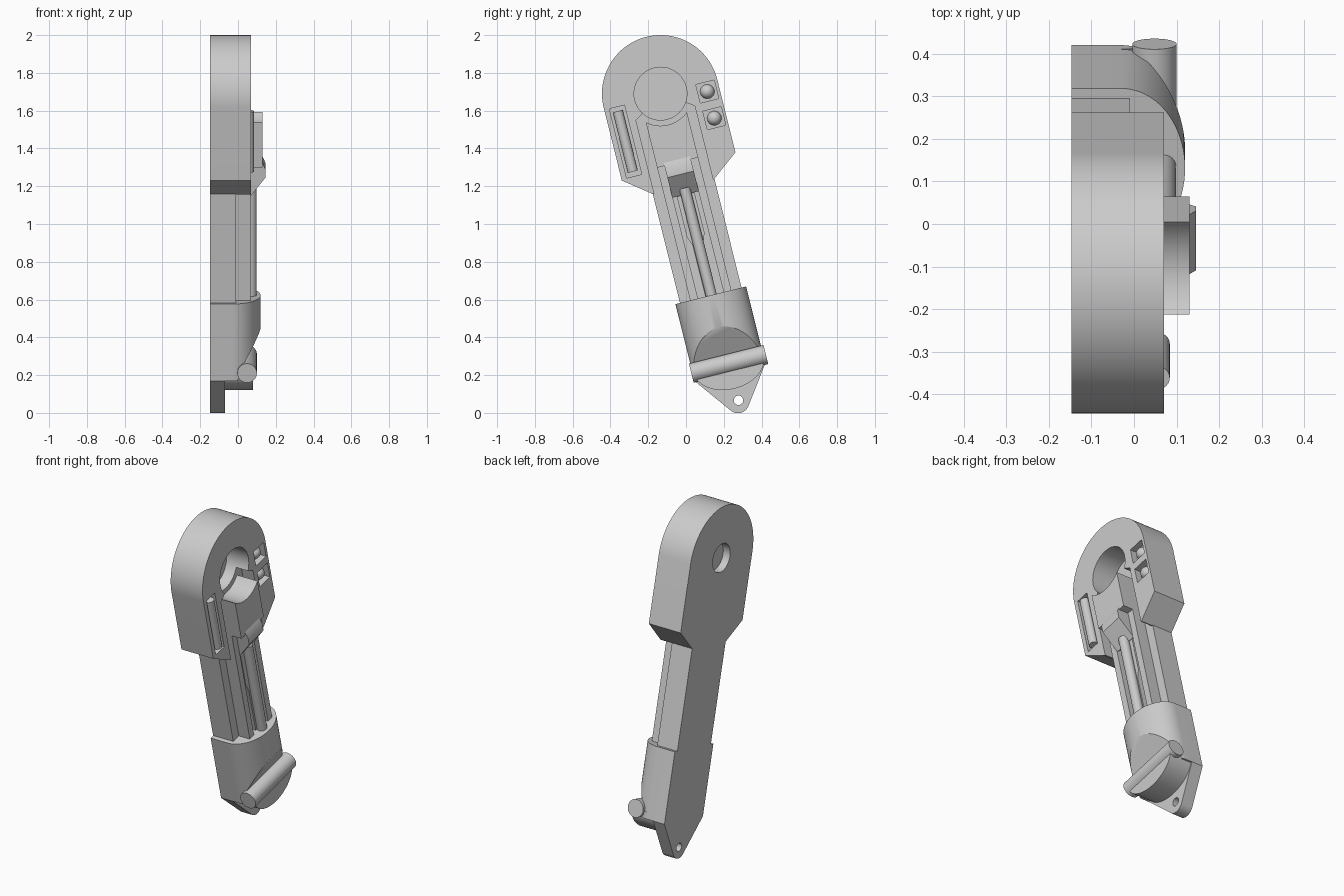
import bpy, bmesh
from math import sin, cos, pi, radians
from mathutils import Matrix, Vector

if "Cube" in bpy.data.objects:
    bpy.data.objects.remove(bpy.data.objects["Cube"])

grey = bpy.data.materials.new("plain grey")
grey.use_nodes = True
grey.diffuse_color = (0.6, 0.6, 0.6, 1)
grey.node_tree.nodes["Principled BSDF"].inputs["Base Color"].default_value = (0.6, 0.6, 0.6, 1)

# Tilted working frame: u across, v along the arm, h outward (+x); origin at the joint
A = radians(14)
FRAME = Matrix(((0, 0, 1, 0), (cos(A), -sin(A), 0, -0.135),
                (sin(A), cos(A), 0, 1.69), (0, 0, 0, 1)))
BACK = -0.147


def finish(name, bm):
    bmesh.ops.recalc_face_normals(bm, faces=bm.faces)
    mesh = bpy.data.meshes.new(name)
    bm.to_mesh(mesh)
    bm.free()
    mesh.materials.append(grey)
    mesh.transform(FRAME)
    ob = bpy.data.objects.new(name, mesh)
    bpy.context.collection.objects.link(ob)
    return ob


def prism(name, pts, lo, hi, axis="h"):
    """Extrude a profile along h (points u,v), v (points u,h) or u (points v,h)."""
    place = {"h": lambda p, t: (p[0], p[1], t),
             "v": lambda p, t: (p[0], t, p[1]),
             "u": lambda p, t: (t, p[0], p[1])}[axis]
    bm = bmesh.new()
    face = bm.faces.new([bm.verts.new(place(p, lo)) for p in pts])
    new = bmesh.ops.extrude_face_region(bm, geom=[face])["geom"]
    shift = Vector(place((0, 0), hi - lo))
    bmesh.ops.translate(bm, vec=shift, verts=[g for g in new if isinstance(g, bmesh.types.BMVert)])
    return finish(name, bm)


def arc(cx, cy, rx, ry, start, end, n=32):
    angles = [radians(start + (end - start) * i / n) for i in range(n + 1)]
    return [(cx + rx * cos(t), cy + ry * sin(t)) for t in angles]


def circle(cx, cy, r, n=48):
    return arc(cx, cy, r, r, 0, 360, n)[:-1]


def rect(u0, u1, v0, v1):
    return [(u0, v0), (u1, v0), (u1, v1), (u0, v1)]


def cut(ob, *cutters):
    for c in cutters:
        c.hide_render = True
        mod = ob.modifiers.new("cut", "BOOLEAN")
        mod.operation, mod.solver, mod.object = "DIFFERENCE", "EXACT", c
        bpy.context.view_layer.objects.active = ob
        bpy.ops.object.modifier_apply(modifier=mod.name)
        bpy.data.objects.remove(c)


# Rounded head with joint sockets, arm channel, slot and button pockets
head = prism("head", arc(0, 0, 0.31, 0.31, 0, 180, 64)
             + [(-0.31, -0.397), (-0.165, -0.508), (0.165, -0.508), (0.31, -0.397)], BACK, 0.07)
BUTTONS = [(0.243, -0.049), (0.245, -0.195)]
cut(head,
    prism("channel", [(-0.16, -0.6), (0.16, -0.6), (0.16, -0.106), (0.085, -0.057),
                      (-0.085, -0.057), (-0.16, -0.106)], -0.01, 0.2),
    prism("front_socket", circle(0, 0, 0.14), -0.08, 0.2),
    prism("back_socket", circle(0, 0, 0.085), -0.3, -0.1),
    prism("slot", rect(-0.282, -0.2, -0.39, -0.013), 0.03, 0.2),
    *[prism("pocket", rect(u - 0.05, u + 0.05, v - 0.05, v + 0.05), 0.03, 0.2) for u, v in BUTTONS])

# Rod in the slot and domed buttons in the pockets
prism("slot_rod", circle(-0.242, 0.057, 0.027, 24), -0.365, -0.035, "v")
for i, (u, v) in enumerate(BUTTONS):
    bm = bmesh.new()
    bmesh.ops.create_uvsphere(bm, u_segments=24, v_segments=12, radius=0.038,
                              matrix=Matrix.Translation((u, v, 0.03)))
    finish(f"button_{i + 1}", bm)

# Arm base with two raised rails
prism("arm", rect(-0.168, 0.168, -1.2, -0.5), BACK, -0.01)
for side, s in (("left", 1), ("right", -1)):
    prism(f"{side}_rail", rect(min(s * 0.07, s * 0.112), max(s * 0.07, s * 0.112), -1.15, -0.36),
          -0.02, 0.065)

# Tongue block reaching up to the joint, with a concave top
prism("tongue", [(-0.112, -0.376), (0.112, -0.376), (0.112, -0.128)]
      + arc(0, 0, 0.17, 0.17, -49, -131, 20) + [(-0.112, -0.128)], -0.02, 0.13)

# Wedge clip and piston
prism("clip", [(-0.36, 0.0), (-0.36, 0.13), (-0.395, 0.145), (-0.44, 0.145), (-0.55, 0.06), (-0.5, 0.0)],
      -0.072, 0.072, "u")
prism("piston", circle(0.003, 0.07, 0.029, 24), -1.15, -0.515, "v")
prism("piston_bed", [(-0.03, -1.15), (0.03, -1.15), (0.03, -0.82), (0.048, -0.77), (0.048, -0.52),
                     (-0.048, -0.52), (-0.048, -0.77), (-0.03, -0.82)], -0.02, 0.05)

# Arched sleeve with a sloping cut
sleeve = prism("sleeve", [(-0.193, BACK)] + [(0.193, BACK)]
               + arc(0, -0.03, 0.193, 0.15, 0, 180, 40), -1.52, -1.1, "v")
cut(sleeve, prism("slope", [(-1.275, 0.12), (-1.485, 0.0), (-1.6, 0.0), (-1.6, 0.3), (-1.17, 0.3),
                            (-1.17, 0.18)], -0.4, 0.4, "u"))

# Cross pin and the rounded pad below it
prism("cross_pin", circle(-1.475, 0.048, 0.052, 40), -0.2, 0.207, "u")
prism("round_pad", arc(0.003, -1.48, 0.19, 0.13, 180, 360), -0.1, 0.08)

# Tapered end plate with a rivet hole
plate = prism("end_plate", [(0.193, -1.45), (-0.193, -1.45), (-0.193, -1.52)]
              + arc(0.003, -1.682, 0.06, 0.06, 216, 324, 16) + [(0.193, -1.52)], BACK, -0.07)
cut(plate, prism("rivet_hole", circle(0.008, -1.675, 0.025, 24), -0.3, 0.1))

# Smooth curved walls, crisp edges
for ob in bpy.context.scene.objects:
    ob.select_set(ob.type == "MESH")
bpy.context.view_layer.objects.active = head
bpy.ops.object.shade_smooth_by_angle(angle=radians(30))
